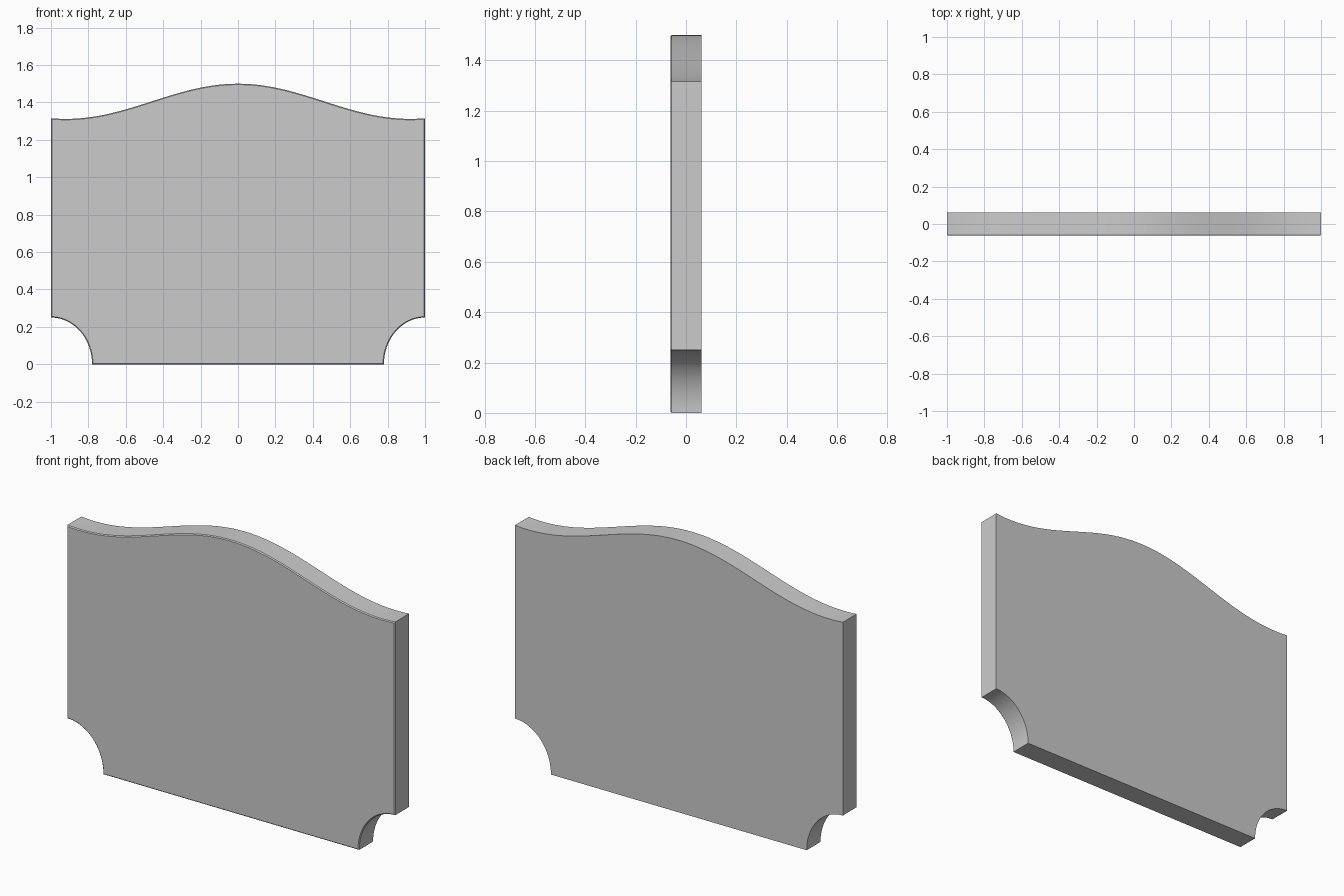
import bpy, bmesh
from math import cos, sin, pi

if "Cube" in bpy.data.objects:
    bpy.data.objects.remove(bpy.data.objects["Cube"])

HALF_DEPTH = 0.0625
CURVE_STEPS, NOTCH_STEPS = 64, 20

# Right half outline: scooped bottom corner, then the serpentine top edge
notch = [(1 - 0.22 * cos(a), 0.25 * sin(a))
         for a in (pi / 2 * i / NOTCH_STEPS for i in range(NOTCH_STEPS + 1))]
top = [(x, 1.406 + 0.094 * cos(pi * x / 0.92))
       for x in (1 - i / CURVE_STEPS for i in range(CURVE_STEPS + 1))]
half = notch + top
outline = half + [(-x, z) for x, z in reversed(half[:-1])]

# Extrude the outline from front to back
bm = bmesh.new()
front = bm.faces.new([bm.verts.new((x, -HALF_DEPTH, z)) for x, z in outline])
ext = bmesh.ops.extrude_face_region(bm, geom=[front], use_keep_orig=True)
back_verts = [g for g in ext["geom"] if isinstance(g, bmesh.types.BMVert)]
bmesh.ops.translate(bm, verts=back_verts, vec=(0, 2 * HALF_DEPTH, 0))
bmesh.ops.recalc_face_normals(bm, faces=bm.faces)

# Slightly eased front rim
rim = [e for e in bm.edges if all(v.co.y < 0 for v in e.verts)]
bmesh.ops.bevel(bm, geom=rim, offset=0.005, segments=1, affect='EDGES')

mesh = bpy.data.meshes.new("headboard_panel")
bm.to_mesh(mesh)
bm.free()
panel = bpy.data.objects.new("headboard_panel", mesh)
bpy.context.collection.objects.link(panel)

# Smooth the curved rims while keeping the corners crisp
bpy.context.view_layer.objects.active = panel
panel.select_set(True)
bpy.ops.object.shade_smooth_by_angle(angle=pi / 6)
